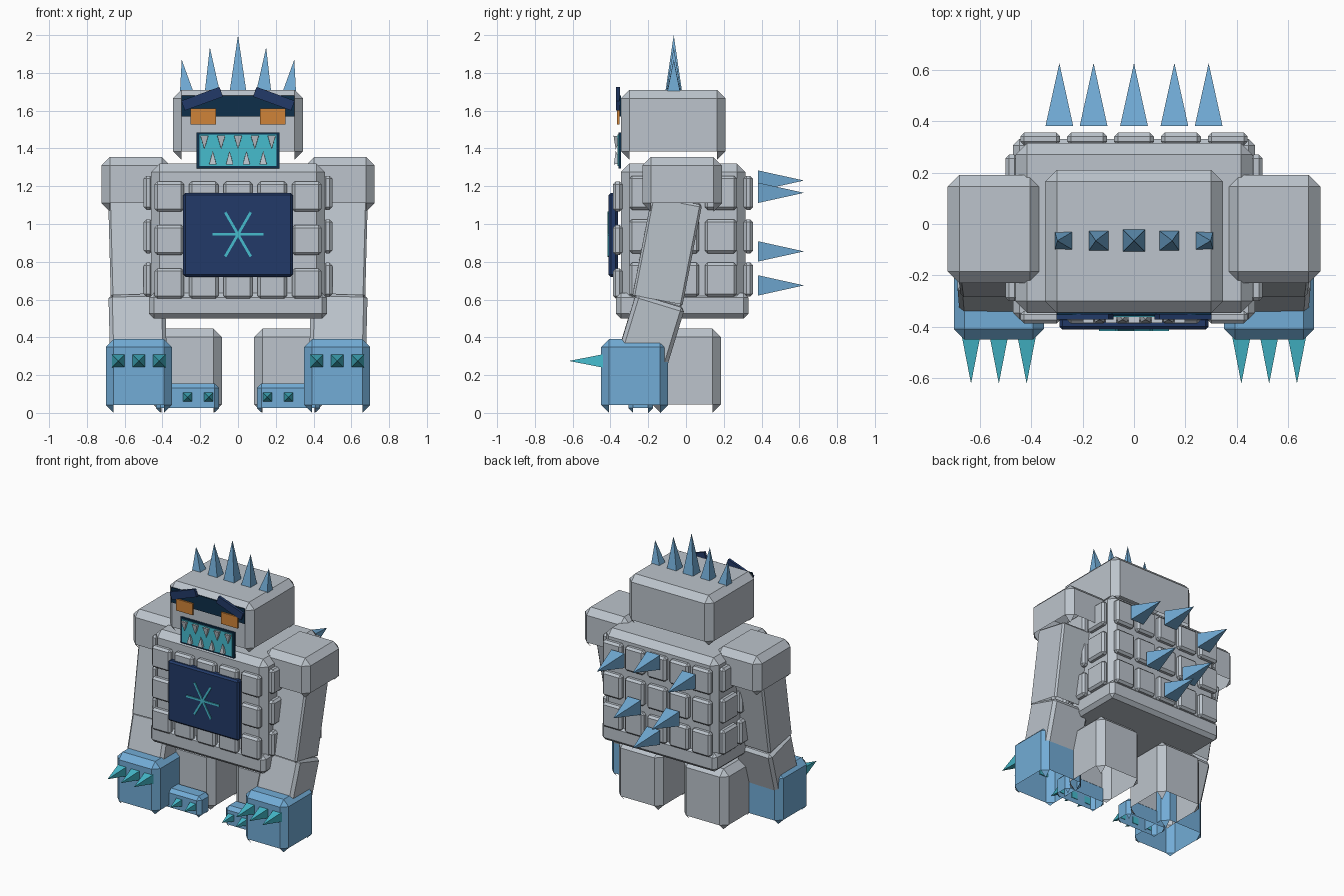
import bpy, bmesh, math
from mathutils import Vector, Matrix

if "Cube" in bpy.data.objects:
    bpy.data.objects.remove(bpy.data.objects["Cube"], do_unlink=True)


def material(name, r, g, b):
    m = bpy.data.materials.new(name)
    m.use_nodes = True
    col = [(c / 255 / 12.92 if c < 11 else ((c / 255 + 0.055) / 1.055) ** 2.4) for c in (r, g, b)] + [1]
    m.diffuse_color = col
    m.node_tree.nodes["Principled BSDF"].inputs["Base Color"].default_value = col
    return m


STONE = material("stone grey", 188, 196, 204)
ICE = material("ice blue", 114, 172, 214)
NAVY = material("navy", 34, 58, 104)
DARK = material("dark navy", 13, 47, 74)
ORANGE = material("orange", 208, 132, 56)
CYAN = material("cyan", 70, 188, 206)


def finish(bm, name, mat):
    me = bpy.data.meshes.new(name)
    bm.to_mesh(me)
    bm.free()
    me.materials.append(mat)
    ob = bpy.data.objects.new(name, me)
    bpy.context.collection.objects.link(ob)
    return ob


def block(name, mat, centre, size, bevel=0.0, rot=(0, 0, 0), open_base=False):
    """Chamfered box, optionally open underneath."""
    bm = bmesh.new()
    bmesh.ops.create_cube(bm, size=1)
    bmesh.ops.scale(bm, vec=size, verts=bm.verts)
    if bevel:
        bmesh.ops.bevel(bm, geom=bm.edges[:], offset=bevel, segments=1, profile=0.5, affect='EDGES')
    if open_base:
        bm.normal_update()
        under = [f for f in bm.faces if f.normal.z < -0.65]
        bmesh.ops.delete(bm, geom=under, context='FACES')
    ob = finish(bm, name, mat)
    ob.location = centre
    ob.rotation_euler = [math.radians(a) for a in rot]
    return ob


def span(name, mat, lo, hi, bevel=0.0, open_base=False):
    """Box given by its two extreme corners."""
    lo, hi = Vector(lo), Vector(hi)
    return block(name, mat, (lo + hi) / 2, hi - lo, bevel, open_base=open_base)


def spike(name, mat, base, tip, width):
    """Four-sided pyramid from base centre to tip."""
    base, tip = Vector(base), Vector(tip)
    d = tip - base
    bm = bmesh.new()
    bmesh.ops.create_cone(bm, cap_ends=True, segments=4, radius1=width / math.sqrt(2),
                          radius2=0, depth=d.length)
    bmesh.ops.remove_doubles(bm, verts=bm.verts, dist=0.0001)
    turn = d.to_track_quat('Z', 'Y').to_matrix().to_4x4()
    bm.transform(Matrix.Translation((base + tip) / 2) @ turn @ Matrix.Rotation(math.pi / 4, 4, 'Z'))
    return finish(bm, name, mat)


# Head and body
span("head", STONE, (-0.345, -0.345, 1.34), (0.345, 0.21, 1.71), 0.045, True)
span("torso", STONE, (-0.46, -0.345, 0.51), (0.46, 0.315, 1.32), 0.045)
span("waist_band", STONE, (-0.47, -0.37, 0.5), (0.47, 0.33, 0.635), 0.025)

# Armour tiles round the torso
for row, z in enumerate((1.165, 0.935, 0.705)):
    for i in range(-2, 3):
        x = i * 0.182
        block(f"back_tile_{row}", STONE, (x, 0.33, z), (0.155, 0.05, 0.18), 0.015)
        block(f"front_tile_{row}", STONE, (x, -0.362, z - 0.02), (0.155, 0.05, 0.16), 0.015)
    for s in (-1, 1):
        for y in (-0.215, -0.015, 0.185):
            block(f"side_tile_{row}", STONE, (s * 0.475, y, z), (0.05, 0.17, 0.18), 0.015)

# Chest plate with star
span("chest_plate", NAVY, (-0.29, -0.41, 0.72), (0.29, -0.36, 1.165), 0.012)
for a in (0, 60, 120):
    block("star_bar", CYAN, (0, -0.412, 0.945), (0.27, 0.009, 0.014), rot=(0, a, 0))

# Face
span("eye_band", DARK, (-0.3, -0.353, 1.57), (0.3, -0.344, 1.68))
span("mouth_frame", DARK, (-0.22, -0.358, 1.295), (0.22, -0.344, 1.485))
span("mouth", CYAN, (-0.205, -0.362, 1.307), (0.205, -0.354, 1.473))
for s in (-1, 1):
    block("eye", ORANGE, (s * 0.183, -0.359, 1.57), (0.135, 0.012, 0.085))
    block("brow", NAVY, (s * 0.19, -0.36, 1.663), (0.215, 0.02, 0.055), rot=(0, s * 20, 0))
for i in range(5):
    x = (i - 2) * 0.089
    spike("upper_tooth", STONE, (x, -0.363, 1.465), (x, -0.372, 1.395), 0.042)
for i in range(4):
    x = (i - 1.5) * 0.089
    spike("lower_tooth", STONE, (x, -0.363, 1.318), (x, -0.372, 1.388), 0.038)

# Crown spikes
for i in range(-2, 3):
    k = abs(i)
    spike("crown_spike", ICE, (i * 0.136, -0.065, 1.695),
          (i * 0.149, -0.065, 2.0 - 0.065 * k), 0.09 - 0.009 * k)

# Back spikes
for x, z in ((-0.29, 1.165), (0, 1.23), (0.29, 1.165), (-0.157, 0.855), (0.157, 0.855), (0, 0.675)):
    spike("back_spike", ICE, (x, 0.38, z), (x, 0.625, z), 0.108)

# Limbs
for s, side in ((-1, "right"), (1, "left")):
    block(side + "_shoulder", STONE, (s * 0.541, -0.02, 1.21), (0.365, 0.42, 0.29), 0.045, open_base=True)
    block(side + "_upper_arm", STONE, (s * 0.54, -0.1, 0.86), (0.28, 0.27, 0.55), 0.012,
          rot=(-11, s * 1.5, 0), open_base=True)
    block(side + "_forearm", STONE, (s * 0.53, -0.195, 0.4), (0.3, 0.27, 0.41), 0.02,
          rot=(-17, s * 1.5, 0), open_base=True)
    block(side + "_hand", ICE, (s * 0.525, -0.272, 0.195), (0.35, 0.355, 0.39), 0.042, open_base=True)
    block(side + "_leg", STONE, (s * 0.267, 0.002, 0.223), (0.365, 0.365, 0.446), 0.045, open_base=True)
    block(side + "_foot", ICE, (s * 0.267, -0.24, 0.078), (0.335, 0.13, 0.156), 0.025, open_base=True)
    for i in (-1, 0, 1):
        x = s * 0.525 + i * 0.108
        spike(side + "_hand_claw", CYAN, (x, -0.44, 0.275), (x, -0.62, 0.275), 0.07)
        x = s * 0.267 + i * 0.112
        spike(side + "_foot_claw", CYAN, (x, -0.3, 0.083), (x, -0.41, 0.083), 0.05)
